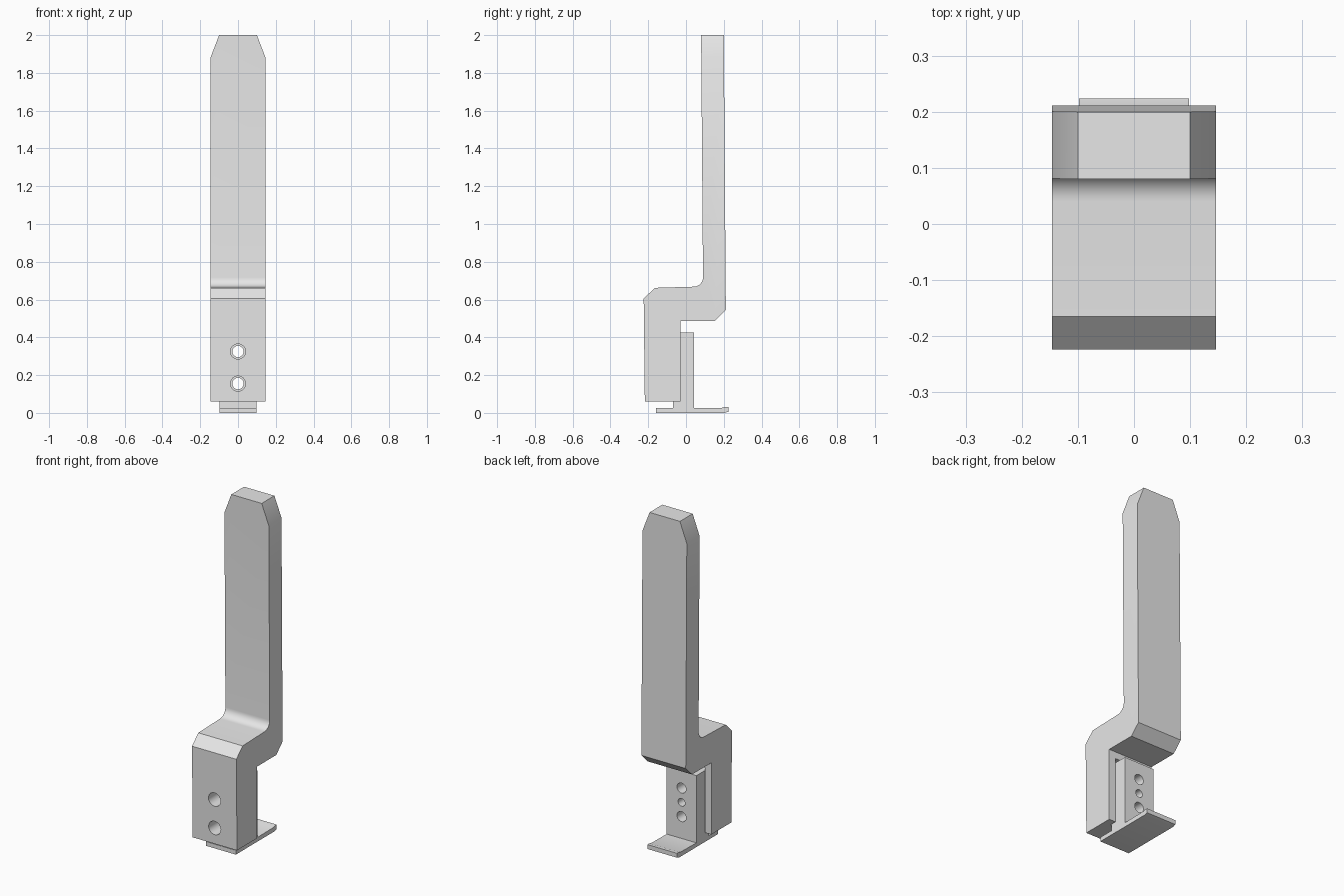
import bpy, bmesh, math
from mathutils import Matrix, Vector

if "Cube" in bpy.data.objects:
    bpy.data.objects.remove(bpy.data.objects["Cube"], do_unlink=True)

grey = bpy.data.materials.new("light_grey")
grey.use_nodes = True
grey.diffuse_color = (0.8, 0.8, 0.8, 1)
grey.node_tree.nodes["Principled BSDF"].inputs["Base Color"].default_value = (0.8, 0.8, 0.8, 1)


def finish(bm, name):
    bmesh.ops.recalc_face_normals(bm, faces=bm.faces)
    mesh = bpy.data.meshes.new(name)
    bm.to_mesh(mesh)
    bm.free()
    mesh.materials.append(grey)
    ob = bpy.data.objects.new(name, mesh)
    bpy.context.collection.objects.link(ob)
    return ob


def extrude_profile(points, half_width):
    """Extrude a side profile of (y, z) points across x."""
    bm = bmesh.new()
    face = bm.faces.new([bm.verts.new((-half_width, y, z)) for y, z in points])
    side = bmesh.ops.extrude_face_region(bm, geom=[face])["geom"]
    verts = [v for v in side if isinstance(v, bmesh.types.BMVert)]
    bmesh.ops.translate(bm, verts=verts, vec=(2 * half_width, 0, 0))
    return bm


def box_cutter(lo, hi):
    bm = bmesh.new()
    lo, hi = Vector(lo), Vector(hi)
    size = hi - lo
    bmesh.ops.create_cube(bm, size=1, matrix=Matrix.Translation((lo + hi) / 2) @ Matrix.Diagonal((*size, 1)))
    return finish(bm, "groove_cutter")


def hole_cutter(z, radius, y0, y1):
    bm = bmesh.new()
    place = Matrix.Translation((0, (y0 + y1) / 2, z)) @ Matrix.Rotation(math.pi / 2, 4, "X")
    bmesh.ops.create_cone(bm, cap_ends=True, segments=32, radius1=radius,
                          radius2=radius, depth=y1 - y0, matrix=place)
    return finish(bm, "hole_cutter")


def cut(ob, cutter):
    cutter.hide_render = True
    mod = ob.modifiers.new("cut", "BOOLEAN")
    mod.operation, mod.solver, mod.object = "DIFFERENCE", "EXACT", cutter
    activate(ob)
    bpy.ops.object.modifier_apply(modifier=mod.name)
    bpy.data.objects.remove(cutter, do_unlink=True)


def activate(ob):
    bpy.ops.object.select_all(action="DESELECT")
    ob.select_set(True)
    bpy.context.view_layer.objects.active = ob


# Handle: cranked lever with a filleted inner corner
radius = 0.05
fillet = [(0.04 + radius * math.sin(a), 0.668 + radius * (1 - math.cos(a)))
          for a in (math.pi / 2 * i / 8 for i in range(9))]
profile = [(-0.218, 0.06), (-0.224, 0.605), (-0.165, 0.662)] + fillet + [
    (0.08, 2.0), (0.2, 2.0), (0.211, 0.545), (0.152, 0.487), (-0.03, 0.487), (-0.03, 0.06)]
bm = extrude_profile(profile, 0.146)

# Sloped top corners
for s in (-1, 1):
    res = bmesh.ops.bisect_plane(bm, geom=bm.verts[:] + bm.edges[:] + bm.faces[:],
                                 plane_co=(s * 0.1, 0, 2), plane_no=(s * 0.12, 0, 0.046),
                                 clear_outer=True)
    rim = [e for e in bm.edges if e.is_boundary]
    bmesh.ops.holes_fill(bm, edges=rim, sides=0)
handle = finish(bm, "handle")

# Groove for the post and the two front holes
cut(handle, box_cutter((-0.103, -0.071, 0), (0.103, 0, 0.447)))
for z in (0.155, 0.325):
    cut(handle, hole_cutter(z, 0.04, -0.3, 0.02))

# Bracket: upright post on a flat foot
bracket = finish(extrude_profile([
    (-0.16, 0), (-0.16, 0.025), (-0.07, 0.025), (-0.07, 0.425), (0.042, 0.425),
    (0.042, 0.025), (0.19, 0.027), (0.205, 0.032), (0.224, 0.032), (0.224, 0.006), (0.205, 0)], 0.098), "bracket")
for z, r in ((0.155, 0.03), (0.24, 0.023), (0.325, 0.03)):
    cut(bracket, hole_cutter(z, r, -0.2, 0.2))

for ob in (handle, bracket):
    activate(ob)
    bpy.ops.object.shade_smooth_by_angle(angle=math.radians(30))
